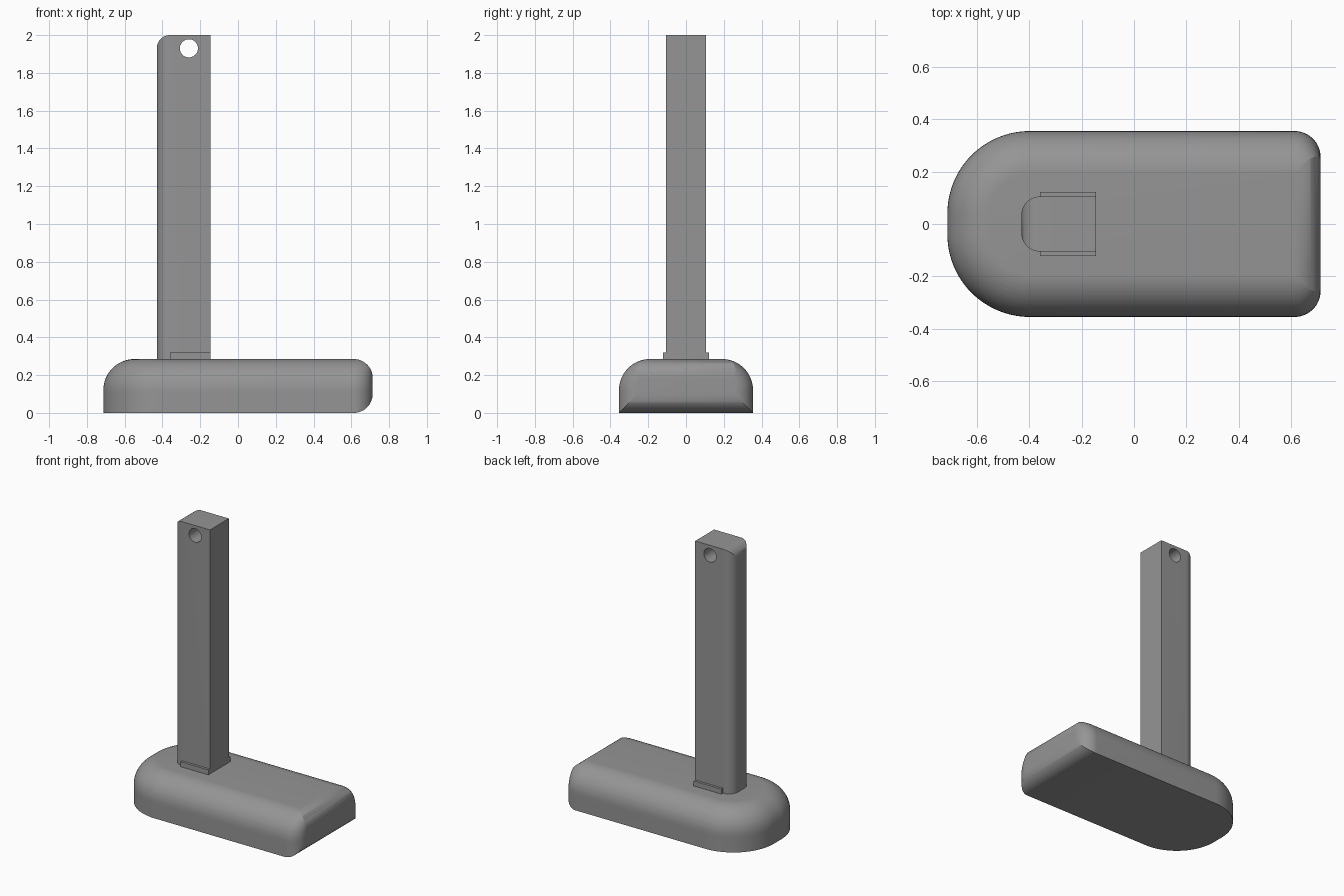
import bpy, bmesh, math

if "Cube" in bpy.data.objects:
    bpy.data.objects.remove(bpy.data.objects["Cube"])

grey = bpy.data.materials.new("mid grey")
grey.diffuse_color = (0.3, 0.3, 0.3, 1)
grey.use_nodes = True
grey.node_tree.nodes["Principled BSDF"].inputs["Base Color"].default_value = grey.diffuse_color
N = 12  # segments per quarter round


def ring(half, back, r_back, end, r_end, cut):
    """Plan outline: back corners r_back, end corners r_end trimmed by cut."""
    a0 = math.acos(max(-1, min(1, 1 - cut / r_end)))
    pts = []
    for k in range(N + 1):
        a = a0 + (math.pi / 2 - a0) * k / N
        pts.append((end - r_end + r_end * math.cos(a),
                    half - r_end + r_end * math.sin(a)))
    steps = 2 * N if r_back > 0 else 0
    for k in range(steps + 1):
        a = math.pi / 2 * (1 + k / max(steps, 1))
        pts.append((back + r_back + r_back * math.cos(a),
                    half - r_back + r_back * math.sin(a)))
    return pts + [(x, -y) for x, y in reversed(pts)]


def finish(name, bm):
    bmesh.ops.remove_doubles(bm, verts=bm.verts, dist=1e-5)
    bmesh.ops.recalc_face_normals(bm, faces=bm.faces)
    me = bpy.data.meshes.new(name)
    bm.to_mesh(me)
    bm.free()
    me.materials.append(grey)
    ob = bpy.data.objects.new(name, me)
    bpy.context.collection.objects.link(ob)
    return ob


def loft(name, levels, flip=1):
    """Skin a stack of (z, outline) levels and cap both ends."""
    bm = bmesh.new()
    rows = [[bm.verts.new((flip * x, y, z)) for x, y in pts] for z, pts in levels]
    for lo, hi in zip(rows, rows[1:]):
        for i in range(len(lo)):
            j = (i + 1) % len(lo)
            bm.faces.new((lo[i], lo[j], hi[j], hi[i]))
    bm.faces.new(rows[0][::-1])
    bm.faces.new(rows[-1])
    return finish(name, bm)


def smooth(ob):
    bpy.ops.object.select_all(action='DESELECT')
    ob.select_set(True)
    bpy.context.view_layer.objects.active = ob
    bpy.ops.object.shade_smooth_by_angle(angle=math.radians(30))


# Base: big round on top and back, rolled edge above and below the front end
H, R, E = 0.285, 0.165, 0.1


def base_level(z):
    t = max(0, z - (H - R))
    inset = R - math.sqrt(max(0, R * R - t * t))
    d = max(0, E - z, z - (H - E))
    cut = E - math.sqrt(max(0, E * E - d * d))
    return z, ring(0.355 - inset, -0.713 + inset, 0.315 - inset, 0.713, E, cut)


quarter = [math.pi / 2 * k / N for k in range(N + 1)]
heights = {round(E * (1 - math.cos(a)), 5) for a in quarter}
heights |= {round(H - R + R * math.sin(a), 5) for a in quarter}
heights |= {round(H - E + E * math.sin(a), 5) for a in quarter}
smooth(loft("base", [base_level(z) for z in sorted(heights)]))

# Post: square at one side, rounded vertical edges and top edge on the other
C = 0.07
levels = [(0.275, ring(0.105, 0.145, 0, 0.43, C, 0))]
levels += [(2 - C + C * math.sin(a), ring(0.105, 0.145, 0, 0.43, C, C * (1 - math.cos(a))))
           for a in quarter]
post = loft("post", levels, flip=-1)

# Cross hole near the top of the post
bpy.ops.mesh.primitive_cylinder_add(vertices=40, radius=0.048, depth=0.6,
                                    location=(-0.26, 0, 1.93),
                                    rotation=(math.pi / 2, 0, 0))
cutter = bpy.context.object
cutter.name = "hole_cutter"
cutter.data.materials.append(grey)
bpy.context.view_layer.objects.active = post
mod = post.modifiers.new("hole", 'BOOLEAN')
mod.operation, mod.object, mod.solver = 'DIFFERENCE', cutter, 'EXACT'
bpy.ops.object.modifier_apply(modifier="hole")
bpy.data.objects.remove(cutter)
smooth(post)

# Small ledges at the foot of the post
for side, label in ((-1, "front"), (1, "back")):
    bm = bmesh.new()
    bmesh.ops.create_cube(bm, size=1)
    for v in bm.verts:
        v.co = (-0.2525 + v.co.x * 0.215, side * (0.1125 + v.co.y * 0.02),
                0.2975 + v.co.z * 0.045)
    finish(label + "_ledge", bm)
